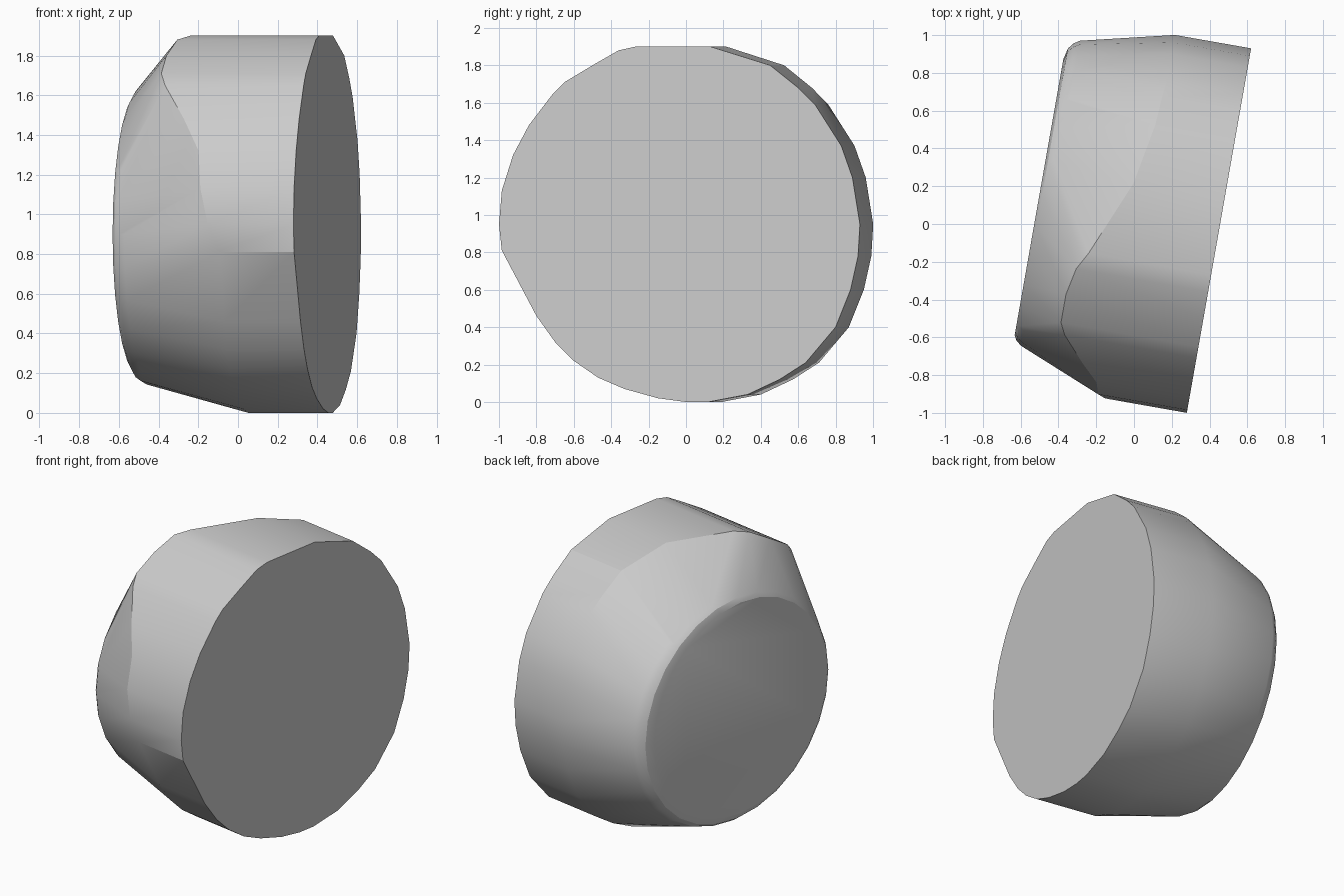
import bpy, bmesh, math

# rim outline: y and z on the wide face, plus the depth where the straight wall ends
RIM = [
    (-0.27, 1.90, -0.21), (-0.36, 1.88, -0.26), (-0.50, 1.80, -0.29), (-0.65, 1.71, -0.29),
    (-0.71, 1.65, -0.26), (-0.84, 1.48, -0.14), (-0.925, 1.32, -0.05), (-0.985, 1.13, -0.03),
    (-1.0, 0.95, 0.01), (-0.985, 0.81, 0.07), (-0.80, 0.46, 0.06), (-0.70, 0.32, 0.05),
    (-0.60, 0.22, 0.05), (-0.47, 0.13, 0.04), (-0.33, 0.07, 0.04), (-0.15, 0.02, 0.04),
    (0.0, 0.0, 0.04), (0.12, 0.0, 0.04), (0.33, 0.04, 0.04), (0.50, 0.12, 0.04),
    (0.64, 0.21, 0.04), (0.80, 0.40, 0.04), (0.88, 0.60, 0.04), (0.92, 0.78, 0.04),
    (0.93, 0.95, 0.04), (0.89, 1.20, 0.04), (0.83, 1.37, 0.04), (0.69, 1.59, 0.04),
    (0.60, 1.68, 0.03), (0.45, 1.80, 0.02), (0.13, 1.90, -0.04),
]
TILT = math.radians(-10)
FACE = 0.449

points = []
for y, z, wall in RIM:
    v = (y + 0.078) / 0.985
    points += [(FACE, v, z), (wall, v, z)]

# rounded edge rings around the small back cap: depth, centre, half width, half height
for u, cv, rv, rz in [(-0.450, 0.078, 0.828, 0.765),
                      (-0.480, 0.075, 0.812, 0.757),
                      (-0.506, 0.070, 0.785, 0.738),
                      (-0.520, 0.052, 0.742, 0.705)]:
    for i in range(28):
        a = math.tau * i / 28
        points.append((u, cv + rv * math.cos(a), 0.90 + rz * math.sin(a)))

# the body is the convex skin over all rings
bm = bmesh.new()
for p in points:
    bm.verts.new(p)
hull = bmesh.ops.convex_hull(bm, input=bm.verts)
loose = {g for g in hull["geom_interior"] + hull["geom_unused"]
         if isinstance(g, bmesh.types.BMVert)}
bmesh.ops.delete(bm, geom=list(loose), context="VERTS")
bmesh.ops.dissolve_limit(bm, angle_limit=math.radians(1),
                         verts=bm.verts, edges=bm.edges)
bmesh.ops.recalc_face_normals(bm, faces=bm.faces)
mesh = bpy.data.meshes.new("tapered_body")
bm.to_mesh(mesh)
bm.free()

body = bpy.data.objects.new("tapered_body", mesh)
bpy.context.collection.objects.link(body)
body.rotation_euler.z = TILT
bpy.context.view_layer.objects.active = body
body.select_set(True)
bpy.ops.object.shade_smooth_by_angle(angle=math.radians(20))
